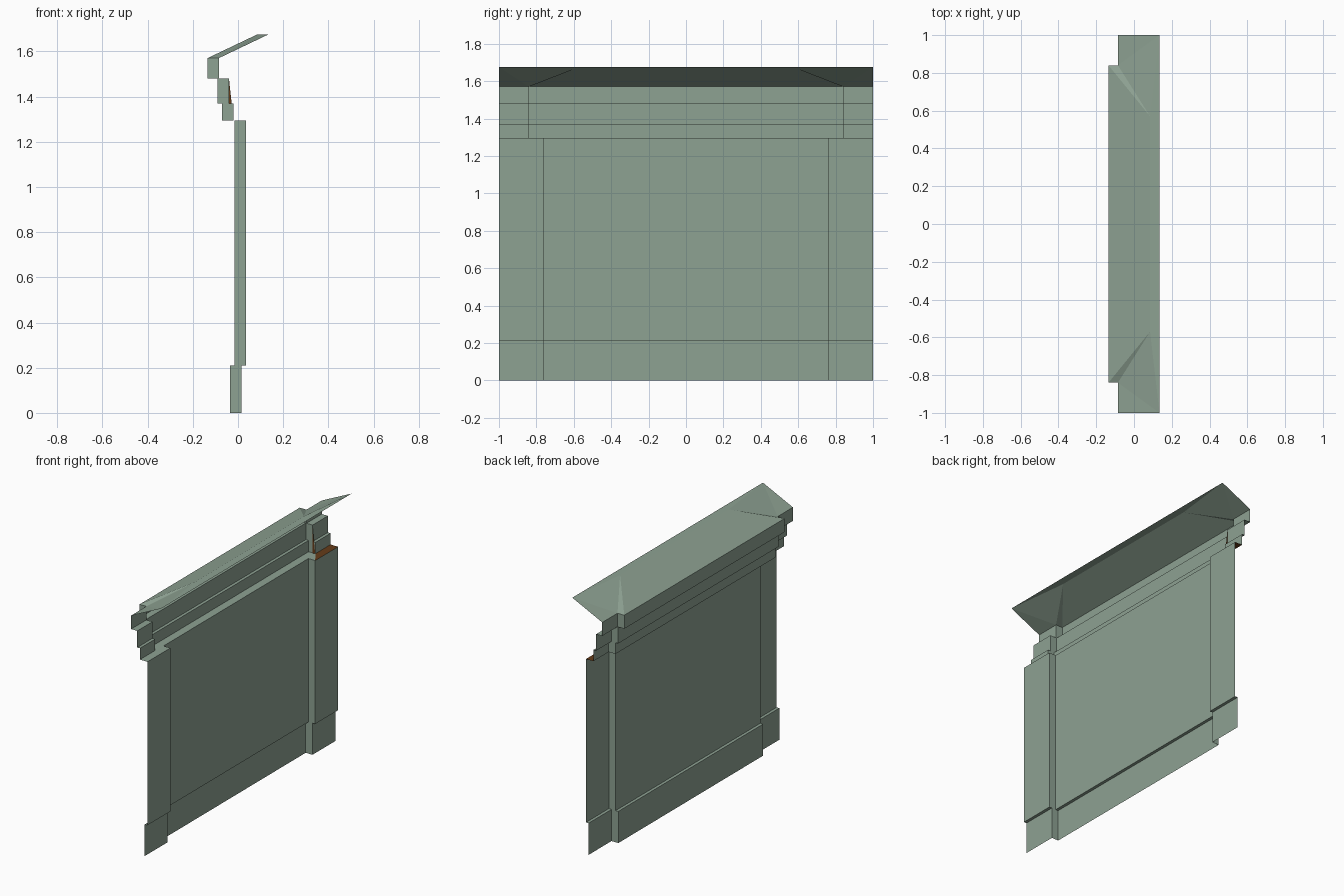
import bpy
import bmesh

cube = bpy.data.objects.get("Cube")
if cube:
    bpy.data.objects.remove(cube, do_unlink=True)


def make_material(name, rgb):
    mat = bpy.data.materials.new(name)
    mat.use_nodes = True
    mat.diffuse_color = (*rgb, 1)
    mat.node_tree.nodes["Principled BSDF"].inputs["Base Color"].default_value = (*rgb, 1)
    return mat


GREEN = make_material("sage green", (0.27, 0.36, 0.29))
BROWN = make_material("rust brown", (0.13, 0.045, 0.01))


def sheet(name, polygons, mat=GREEN):
    """Thin open surface made from a list of polygons."""
    bm = bmesh.new()
    for poly in polygons:
        bm.faces.new([bm.verts.new(p) for p in poly])
    bmesh.ops.remove_doubles(bm, verts=bm.verts, dist=0.0005)
    mesh = bpy.data.meshes.new(name)
    bm.to_mesh(mesh)
    bm.free()
    obj = bpy.data.objects.new(name, mesh)
    obj.data.materials.append(mat)
    bpy.context.collection.objects.link(obj)
    return obj


def run(profile, y0, y1, dx=0.0):
    """Sweep an (x, z) profile along y."""
    return [[(a + dx, y1, b), (a + dx, y0, b), (c + dx, y0, d), (c + dx, y1, d)]
            for (a, b), (c, d) in zip(profile, profile[1:])]


def returns(profile, y):
    """Side faces joining the middle bay to the set-back end bay."""
    return [[(a, y, b), (a + SETBACK, y, b), (c + SETBACK, y, d), (c, y, d)]
            for (a, b), (c, d) in zip(profile, profile[1:]) if b != d]


SETBACK = 0.05
BAY, CORNICE, END = 0.76, 0.84, 1.0
TOP, EAVE, RIDGE = 1.295, 1.57, 1.675
wall = [(-0.035, 0), (-0.035, 0.21), (-0.015, 0.21), (-0.015, TOP)]
cornice = [(-0.07, TOP), (-0.07, 1.37), (-0.09, 1.37), (-0.09, 1.48),
           (-0.135, 1.48), (-0.135, EAVE)]

# Middle bay
sheet("wall_panel", run(wall, -BAY, BAY))
sheet("cornice_middle", run(cornice, -CORNICE, CORNICE))
wall_x, lip_x = wall[-1][0], cornice[0][0]
sheet("cornice_soffit", run([(wall_x, TOP), (lip_x, TOP)], -BAY, BAY))

# End bays
for side, s in (("right", -1), ("left", 1)):
    sheet(side + "_pilaster", run(wall, s * BAY, s * END, SETBACK))
    sheet(side + "_pilaster_return", returns(wall, s * BAY))
    sheet(side + "_cornice_end", run(cornice, s * CORNICE, s * END, SETBACK))
    sheet(side + "_cornice_return", returns(cornice, s * CORNICE))
    back, lip = wall_x + SETBACK, lip_x + SETBACK
    sheet(side + "_soffit_corner", [[(wall_x, s * BAY, TOP), (back, s * BAY, TOP),
                                     (lip, s * CORNICE, TOP), (lip_x, s * CORNICE, TOP),
                                     (lip_x, s * BAY, TOP)]])
    sheet(side + "_pilaster_cap", [[(back, s * BAY, TOP), (back, s * END, TOP),
                                    (lip, s * END, TOP), (lip, s * CORNICE, TOP)]],
          BROWN if s > 0 else GREEN)

# Exposed sliver beside the left cornice end
y = CORNICE - 0.002
sheet("left_cornice_sliver", [[(-0.04, y, TOP), (-0.02, y, TOP), (-0.04, y, 1.48)]], BROWN)

# Sloping roof skirt with a stepped eave
eave, ridge, hip = cornice[-1][0], 0.085, 0.57
roof = [[(eave, CORNICE, EAVE), (eave, -CORNICE, EAVE),
         (ridge, -hip, RIDGE), (ridge, hip, RIDGE)],
        [(ridge, hip, RIDGE), (ridge, -hip, RIDGE),
         (ridge + SETBACK, -END, RIDGE), (ridge + SETBACK, END, RIDGE)]]
for s in (-1, 1):
    inner = (eave + SETBACK, s * CORNICE, EAVE)
    tip = (ridge + SETBACK, s * END, RIDGE)
    mid = (ridge, s * hip, RIDGE)
    faces = [[(eave, s * CORNICE, EAVE), mid, inner],
             [inner, mid, tip],
             [inner, tip, (eave + SETBACK, s * END, EAVE)]]
    roof += faces if s > 0 else [f[::-1] for f in faces]
sheet("roof_skirt", roof)
